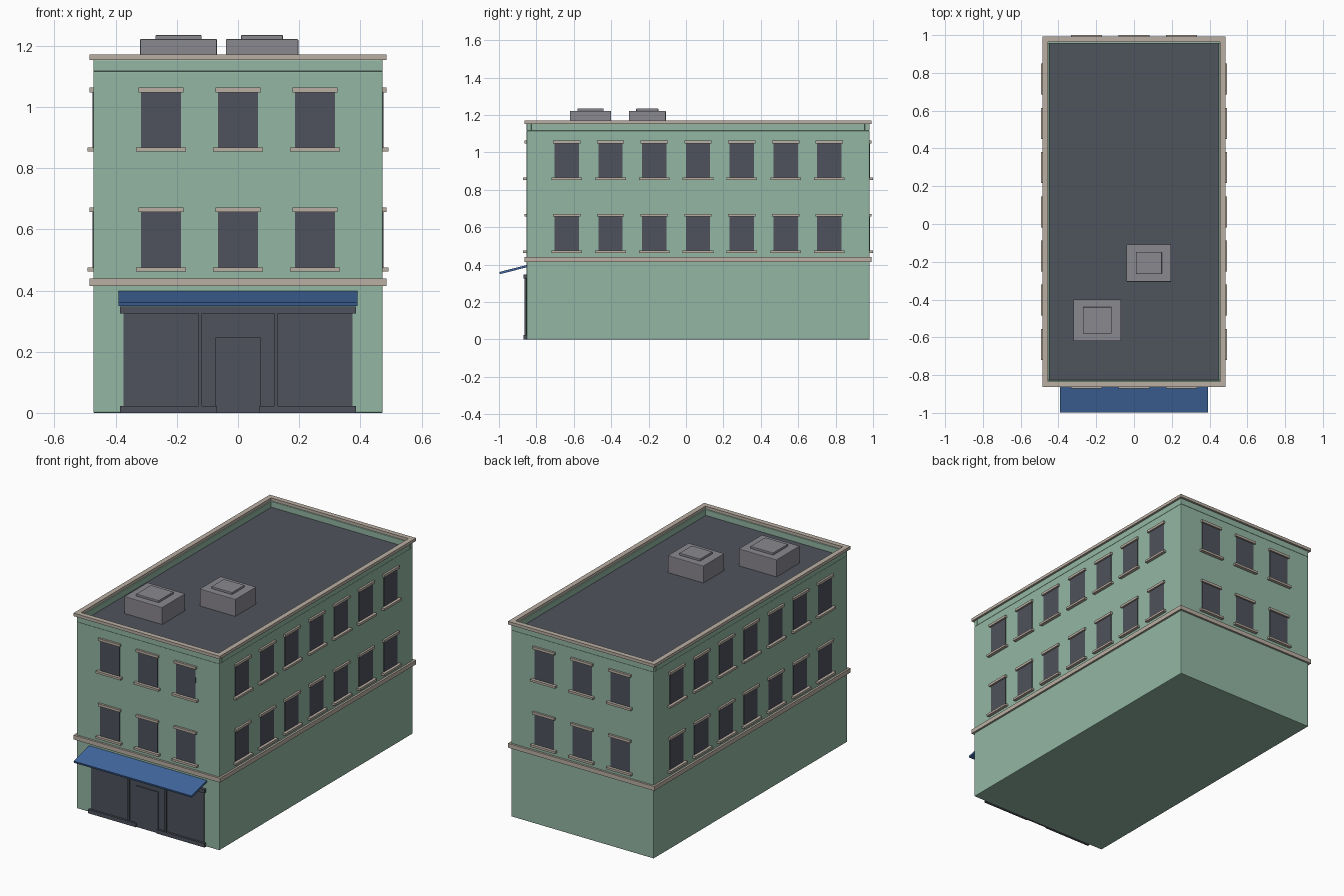
import bpy
import bmesh
import math
from mathutils import Matrix, Vector

cube = bpy.data.objects.get("Cube")
if cube:
    bpy.data.objects.remove(cube, do_unlink=True)


def material(name, rgb):
    # sRGB bytes to linear
    col = [(c / 255 / 12.92) if c < 11 else ((c / 255 + 0.055) / 1.055) ** 2.4 for c in rgb]
    m = bpy.data.materials.new(name)
    m.use_nodes = True
    m.diffuse_color = (*col, 1)
    m.node_tree.nodes["Principled BSDF"].inputs["Base Color"].default_value = (*col, 1)
    return m


GREEN = material("green wall", (146, 182, 163))
STONE = material("stone trim", (186, 175, 163))
GLASS = material("dark glass", (79, 82, 92))
ROOF = material("roof felt", (79, 84, 92))
METAL = material("grey metal", (138, 136, 143))
BLUE = material("blue canvas", (65, 104, 160))


def boxes(name, mat, ranges, bevel=0):
    """One object made of boxes, each given as (x0, x1, y0, y1, z0, z1)."""
    bm = bmesh.new()
    for x0, x1, y0, y1, z0, z1 in ranges:
        mid = Vector((x0 + x1, y0 + y1, z0 + z1)) / 2
        size = Vector((abs(x1 - x0), abs(y1 - y0), z1 - z0))
        bmesh.ops.create_cube(bm, size=1, matrix=Matrix.Translation(mid) @ Matrix.Diagonal((*size, 1)))
    mesh = bpy.data.meshes.new(name)
    bm.to_mesh(mesh)
    bm.free()
    mesh.materials.append(mat)
    ob = bpy.data.objects.new(name, mesh)
    bpy.context.collection.objects.link(ob)
    if bevel:
        mod = ob.modifiers.new("soft_edges", "BEVEL")
        mod.width = bevel
        mod.segments = 2
    return ob


# Main dimensions
W = 0.473                  # half width
FRONT, BACK = -0.852, 0.981
MID = (FRONT + BACK) / 2
BODY_TOP, PARAPET_TOP = 1.117, 1.154


def ring(outset, thick, z0, z1):
    """Four boxes around the building outline."""
    x, y0, y1 = W + outset, FRONT - outset, BACK + outset
    return [(-x, x, y0, y0 + thick, z0, z1), (-x, x, y1 - thick, y1, z0, z1),
            (-x, -x + thick, y0 + thick, y1 - thick, z0, z1),
            (x - thick, x, y0 + thick, y1 - thick, z0, z1)]


# Walls, parapet, trim and roof
boxes("building_walls", GREEN, [(-W, W, FRONT, BACK, 0, BODY_TOP)], 0.004)
boxes("parapet", GREEN, ring(0, 0.025, BODY_TOP - 0.001, PARAPET_TOP), 0.003)
boxes("parapet_cap", STONE, ring(0.012, 0.03, PARAPET_TOP - 0.001, 1.171))
boxes("floor_band", STONE, ring(0.012, 0.03, 0.414, 0.44))
boxes("roof", ROOF, [(-W + 0.02, W - 0.02, FRONT + 0.02, BACK - 0.02, BODY_TOP - 0.01, BODY_TOP + 0.003)])


# Windows with lintels and sills on every wall
def window_parts(half_width, out, z0, z1):
    parts = []
    inset = 0.005
    for dz in (0, 0.391):
        za, zb = z0 + dz, z1 + dz
        for i in range(-1, 2):
            c = i * 0.2515
            parts.append((c - half_width, c + half_width, FRONT - out, FRONT + inset, za, zb))
            parts.append((c - half_width, c + half_width, BACK - inset, BACK + out, za, zb))
        for i in range(-3, 4):
            c = MID + i * 0.234
            for s in (-1, 1):
                parts.append((s * (W - inset), s * (W + out), c - half_width, c + half_width, za, zb))
    return parts


boxes("window_panes", GLASS, window_parts(0.065, 0.002, 0.476, 0.657))
boxes("window_lintels", STONE, window_parts(0.073, 0.012, 0.657, 0.672))
boxes("window_sills", STONE, window_parts(0.082, 0.019, 0.463, 0.476))

# Shopfront
boxes("shop_glass", GLASS, [(-0.375, 0.375, FRONT - 0.004, FRONT + 0.01, 0, 0.34)])
boxes("shop_header", GLASS, [(-0.385, 0.385, FRONT - 0.016, FRONT, 0.325, 0.347)])
boxes("shop_plinths", GLASS, [(s * 0.068, s * 0.385, FRONT - 0.016, FRONT, 0, 0.023) for s in (-1, 1)])
boxes("shop_mullions", GLASS, [(s * 0.117, s * 0.129, FRONT - 0.012, FRONT, 0.02, 0.33) for s in (-1, 1)])
boxes("shop_door", GLASS, [(-0.073, 0.073, FRONT - 0.01, FRONT, 0, 0.246)])

# Sloping awning, hinged at the wall
awning = boxes("awning", BLUE, [(-0.391, 0.391, -0.15, 0, -0.012, 0)])
awning.location = (0, FRONT - 0.0005, 0.398)
awning.rotation_euler.x = math.atan2(0.037, 0.145)

# Rooftop units with lids
for name, x0, x1, y0, y1 in (("left", -0.04, 0.197, -0.306, -0.108),
                             ("right", -0.32, -0.069, -0.62, -0.4)):
    boxes(name + "_roof_unit", METAL, [(x0, x1, y0, y1, BODY_TOP, 1.222)], 0.003)
    boxes(name + "_unit_lid", METAL, [(x0 + 0.05, x1 - 0.05, y0 + 0.04, y1 - 0.04, 1.22, 1.235)], 0.003)
